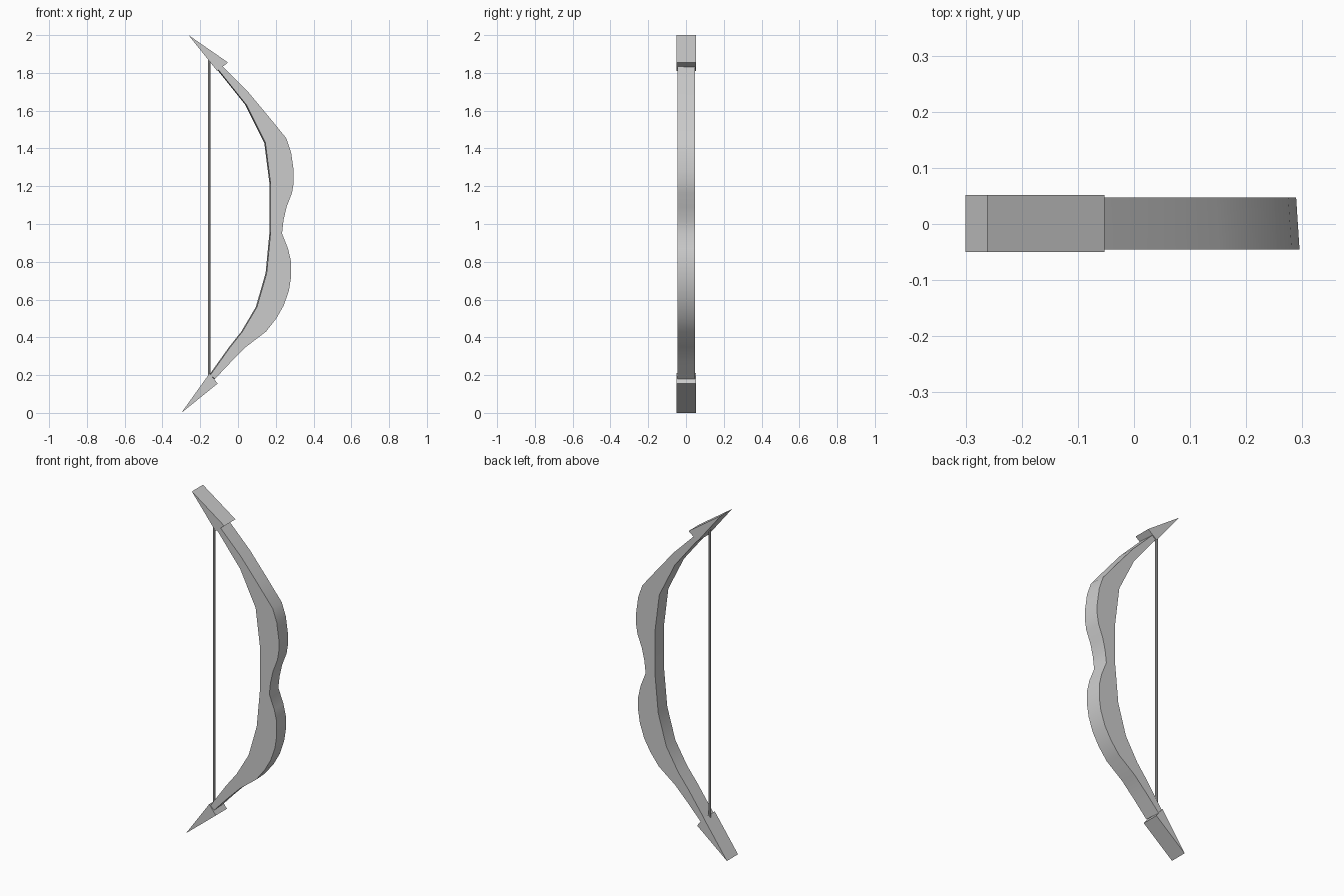
import bpy
import bmesh
from math import radians

cube = bpy.data.objects.get("Cube")
if cube:
    bpy.data.objects.remove(cube)

grey = bpy.data.materials.new("plain grey")
grey.use_nodes = True
tone = (0.6, 0.6, 0.6, 1)
grey.diffuse_color = tone
grey.node_tree.nodes["Principled BSDF"].inputs["Base Color"].default_value = tone


def finish(obj, smooth):
    obj.data.materials.append(grey)
    bpy.ops.object.select_all(action="DESELECT")
    obj.select_set(True)
    bpy.context.view_layer.objects.active = obj
    if smooth:
        bpy.ops.object.shade_smooth_by_angle(angle=radians(35))


def slab(name, outline, front, back, skew=0, smooth=False):
    """Extrude an x-z outline in depth; skew leans the front towards +x."""
    bm = bmesh.new()
    rings = []
    for y, lean in ((front, skew), (back, -skew)):
        rings.append([bm.verts.new((x + lean, y, z)) for x, z in outline])
        bm.faces.new(rings[-1])
    near, far = rings
    for i in range(len(outline)):
        bm.faces.new((near[i - 1], near[i], far[i], far[i - 1]))
    bmesh.ops.recalc_face_normals(bm, faces=bm.faces)
    mesh = bpy.data.meshes.new(name)
    bm.to_mesh(mesh)
    bm.free()
    obj = bpy.data.objects.new(name, mesh)
    bpy.context.collection.objects.link(obj)
    finish(obj, smooth)


# Curved body: outer edge from top to bottom, then inner edge back up
outer = [(-0.09, 1.84), (0.05, 1.70), (0.15, 1.58), (0.252, 1.455),
         (0.278, 1.38), (0.292, 1.28), (0.292, 1.22), (0.283, 1.165),
         (0.254, 1.09), (0.238, 1.02), (0.23, 0.95), (0.262, 0.87),
         (0.278, 0.80), (0.278, 0.72), (0.267, 0.65), (0.24, 0.57),
         (0.2, 0.50), (0.145, 0.43), (0.04, 0.35), (-0.04, 0.27),
         (-0.125, 0.18)]
inner = [(-0.15, 0.20), (-0.047, 0.345), (0.02, 0.43), (0.097, 0.56),
         (0.149, 0.74), (0.17, 0.96), (0.17, 1.21), (0.142, 1.43),
         (0.042, 1.63), (-0.11, 1.82)]
slab("bow_body", outer + inner, -0.045, 0.047, skew=0.003, smooth=True)

# Wedge-shaped end tips
slab("upper_tip", [(-0.262, 2.0), (-0.053, 1.855), (-0.11, 1.81)], -0.05, 0.052)
slab("lower_tip", [(-0.3, 0.0), (-0.108, 0.155), (-0.15, 0.21)], -0.05, 0.052)

# Straight string between the tips
bpy.ops.mesh.primitive_cylinder_add(vertices=8, radius=0.007, depth=1.68,
                                    location=(-0.153, 0, 1.03))
string = bpy.context.object
string.name = "string"
finish(string, True)
